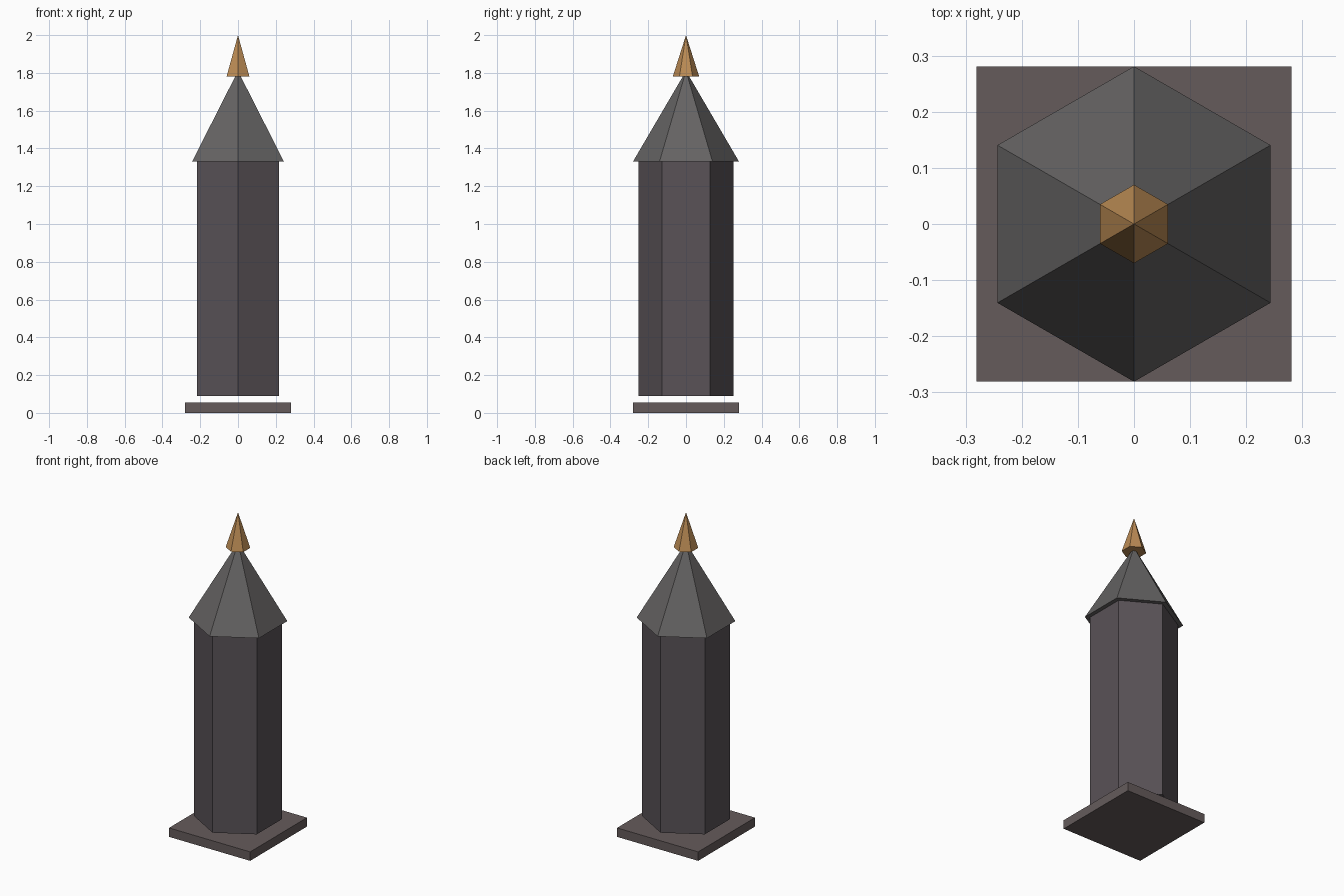
import bpy

if "Cube" in bpy.data.objects:
    bpy.data.objects.remove(bpy.data.objects["Cube"])


def material(name, rgb):
    mat = bpy.data.materials.new(name)
    mat.diffuse_color = (*rgb, 1)
    mat.use_nodes = True
    mat.node_tree.nodes["Principled BSDF"].inputs["Base Color"].default_value = mat.diffuse_color
    return mat


def hex_part(name, r_bottom, r_top, z0, z1, mat):
    # Six-sided prism or pyramid with corners on the y axis
    bpy.ops.mesh.primitive_cone_add(vertices=6, radius1=r_bottom, radius2=r_top,
                                    depth=z1 - z0, location=(0, 0, (z0 + z1) / 2))
    obj = bpy.context.object
    obj.name = name
    obj.data.materials.append(mat)
    return obj


stone = material("base_stone", (0.13, 0.105, 0.105))
wall = material("wall_stone", (0.10, 0.085, 0.095))
slate = material("roof_slate", (0.13, 0.125, 0.125))
gold = material("finial_gold", (0.50, 0.26, 0.09))

# Square base slab
bpy.ops.mesh.primitive_cube_add(size=1, location=(0, 0, 0.028))
base = bpy.context.object
base.name = "base_slab"
base.scale = (0.562, 0.562, 0.056)
bpy.ops.object.transform_apply(location=False, rotation=False, scale=True)
base.data.materials.append(stone)

# Tower shaft, floating just above the slab
hex_part("tower_shaft", 0.252, 0.252, 0.09, 1.33, wall)

# Pointed roof with overhanging eaves
hex_part("roof", 0.281, 0, 1.33, 1.81, slate)

# Gold finial
hex_part("finial", 0.07, 0, 1.78, 2.0, gold)
